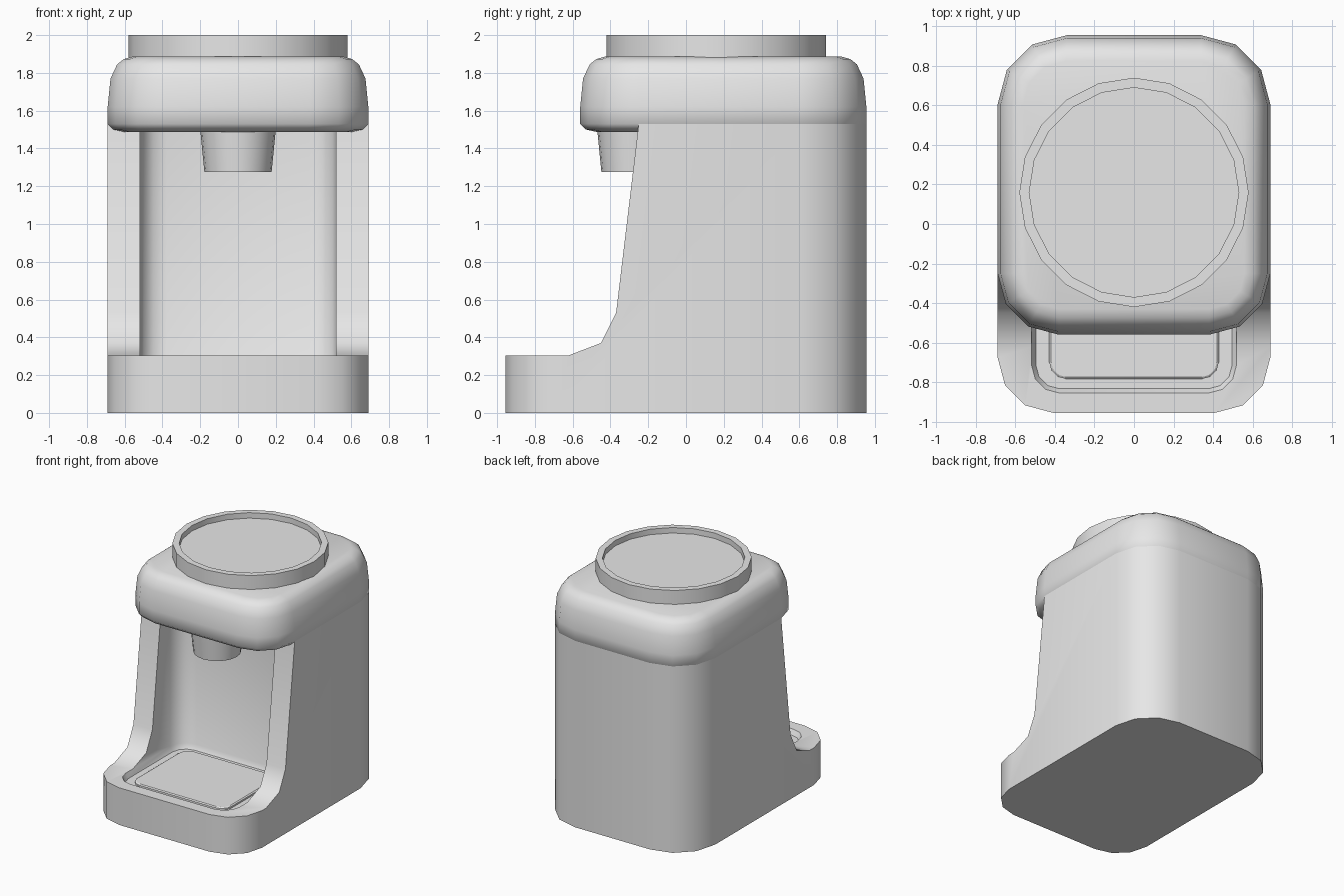
import bpy, bmesh
from math import sin, cos, pi, radians

cube = bpy.data.objects.get("Cube")
if cube:
    bpy.data.objects.remove(cube, do_unlink=True)

grey = bpy.data.materials.new("light grey plastic")
grey.use_nodes = True
grey.diffuse_color = (0.8, 0.8, 0.8, 1)
grey.node_tree.nodes["Principled BSDF"].inputs["Base Color"].default_value = (0.8, 0.8, 0.8, 1)


def rounded(half, front, back, r_front, r_back, inset=0):
    """Rounded rectangle outline, three segments per corner."""
    pts = []
    corners = [(1, 1, r_back, 0), (-1, 1, r_back, 90), (-1, -1, r_front, 180), (1, -1, r_front, 270)]
    for sx, sy, r, start in corners:
        cx = sx * (half - r)
        cy = back - r if sy > 0 else front + r
        for k in range(4):
            a = radians(start + 30 * k)
            pts.append((cx + (r - inset) * cos(a), cy + (r - inset) * sin(a)))
    return pts


def circle(r, cy, n=20):
    return [(r * cos(2 * pi * k / n), cy + r * sin(2 * pi * k / n)) for k in range(n)]


def loft(name, rings):
    """Skin a stack of (outline, z) rings and cap both ends."""
    bm = bmesh.new()
    loops = [[bm.verts.new((x, y, z)) for x, y in pts] for pts, z in rings]
    n = len(loops[0])
    for a, b in zip(loops, loops[1:]):
        for i in range(n):
            j = (i + 1) % n
            bm.faces.new((a[i], a[j], b[j], b[i]))
    bm.faces.new(loops[0][::-1])
    bm.faces.new(loops[-1])
    return finish(name, bm)


def finish(name, bm):
    bmesh.ops.recalc_face_normals(bm, faces=bm.faces)
    mesh = bpy.data.meshes.new(name)
    bm.to_mesh(mesh)
    bm.free()
    mesh.materials.append(grey)
    obj = bpy.data.objects.new(name, mesh)
    bpy.context.collection.objects.link(obj)
    return obj


def cut(obj, cutter):
    mod = obj.modifiers.new("cut", "BOOLEAN")
    mod.operation = "DIFFERENCE"
    mod.solver = "EXACT"
    mod.object = cutter
    bpy.context.view_layer.objects.active = obj
    bpy.ops.object.modifier_apply(modifier=mod.name)
    bpy.data.objects.remove(cutter, do_unlink=True)


def smooth(obj, angle=44):
    bpy.ops.object.select_all(action="DESELECT")
    obj.select_set(True)
    bpy.context.view_layer.objects.active = obj
    bpy.ops.object.shade_smooth_by_angle(angle=radians(angle))


# Body: rounded column, with the front cut back in a curve above the base
outline = rounded(0.69, -0.955, 0.955, 0.28, 0.35)
body = loft("body", [(outline, 0), (outline, 1.53)])

bm = bmesh.new()
profile = [(-1.2, 0.305), (-0.62, 0.305), (-0.45, 0.37), (-0.37, 0.53), (-0.242, 1.6), (-1.2, 1.6)]
face = bm.faces.new([bm.verts.new((-1, y, z)) for y, z in profile])
side = bmesh.ops.extrude_face_region(bm, geom=[face])["geom"]
bmesh.ops.translate(bm, vec=(2, 0, 0), verts=[v for v in side if isinstance(v, bmesh.types.BMVert)])
cut(body, finish("front_cutter", bm))

# Cup bay and the shallow drip recess below it
bay = (0.518, -0.855, 0.0, 0.14, 0.14)
full = rounded(*bay)
cut(body, loft("bay_cutter", [(rounded(*bay, inset=0.022), 0.265), (full, 0.305), (full, 1.7)]))
smooth(body)

# Drip tray plate
tray = (0.43, -0.785, -0.07, 0.09, 0.09)
smooth(loft("drip_tray", [(rounded(*tray), 0.255), (rounded(*tray), 0.278),
                          (rounded(*tray, inset=0.01), 0.285)]), 30)

# Head: soft-edged block overhanging the bay
layers = [(0.09, 1.487), (0.03, 1.5), (0.0, 1.53), (0.0, 1.62), (0.015, 1.77),
          (0.05, 1.845), (0.085, 1.873), (0.13, 1.886)]
head = loft("head", [(rounded(0.69, -0.56, 0.955, 0.31, 0.35, inset=i), z) for i, z in layers])
smooth(head, 60)

# Spout
smooth(loft("spout", [(circle(0.178, -0.27), 1.275), (circle(0.2, -0.27), 1.5)]))

# Lid with a raised rim
lid = [(0.58, 1.87), (0.58, 2.0), (0.53, 2.0), (0.53, 1.955)]
smooth(loft("lid", [(circle(r, 0.16), z) for r, z in lid]))
